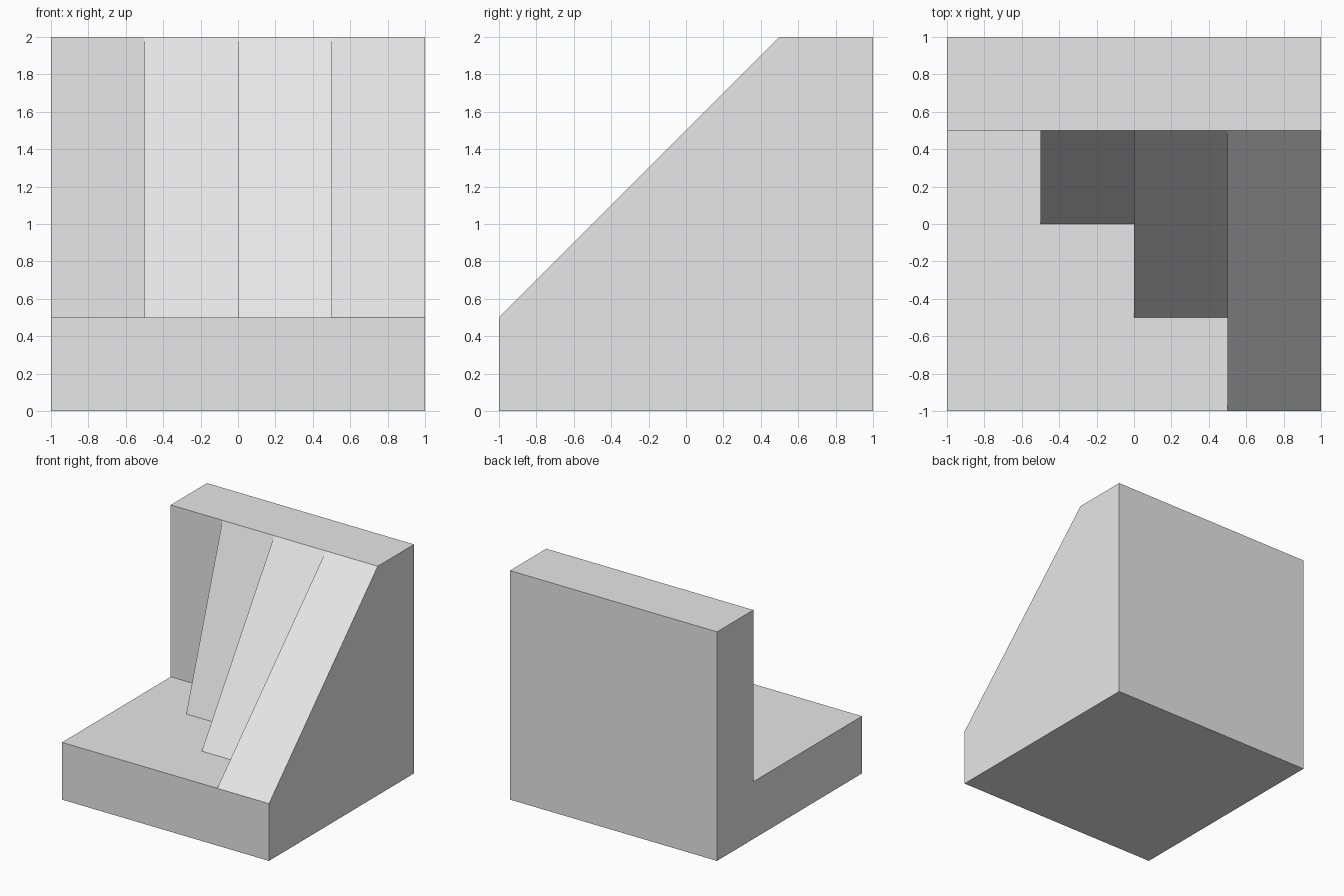
import bpy
import bmesh

cube = bpy.data.objects.get("Cube")
if cube:
    bpy.data.objects.remove(cube, do_unlink=True)

# Main levels
BASE, TOP = 0.5, 2.0      # floor height and wall height
FRONT, WALL, BACK = -1.0, 0.5, 1.0
LEFT, RIGHT = -1.0, 1.0
edges_x = [-1.0, -0.5, 0.0, 0.5, 1.0]   # borders of the four strips
feet_y = [0.5, 0.0, -0.5, -1.0]         # where each strip meets the floor
strips = list(zip(edges_x, edges_x[1:], feet_y))

grey = bpy.data.materials.new("plain grey")
grey.use_nodes = True
colour = (0.8, 0.8, 0.8, 1.0)
grey.diffuse_color = colour
grey.node_tree.nodes["Principled BSDF"].inputs["Base Color"].default_value = colour

bm = bmesh.new()


def face(points):
    bm.faces.new([bm.verts.new(p) for p in points])


# Upright wall strip and the three ramps, each steeper than the next
for x0, x1, foot in strips:
    face([(x0, foot, BASE), (x1, foot, BASE), (x1, WALL, TOP), (x0, WALL, TOP)])

# Triangular cheeks between neighbouring strips
for (_, x, foot), (_, _, next_foot) in zip(strips, strips[1:]):
    face([(x, foot, BASE), (x, next_foot, BASE), (x, WALL, TOP)])

# Floor with a stepped outline
outline = [(LEFT, FRONT)]
for x0, x1, foot in reversed(strips[:-1]):
    outline += [(x1, foot - 0.5), (x1, foot)]
outline.append((LEFT, WALL))
face([(x, y, BASE) for x, y in outline])

# Wall top, front of the base, back and underside
face([(x, WALL, TOP) for x in edges_x] + [(RIGHT, BACK, TOP), (LEFT, BACK, TOP)])
face([(LEFT, FRONT, 0), (RIGHT, FRONT, 0), (RIGHT, FRONT, BASE),
      (edges_x[3], FRONT, BASE), (LEFT, FRONT, BASE)])
face([(RIGHT, BACK, 0), (LEFT, BACK, 0), (LEFT, BACK, TOP), (RIGHT, BACK, TOP)])
face([(LEFT, BACK, 0), (RIGHT, BACK, 0), (RIGHT, FRONT, 0), (LEFT, FRONT, 0)])

# End profiles: the first and last strip seen from the side
for x, foot in ((LEFT, feet_y[0]), (RIGHT, feet_y[-1])):
    profile = [(FRONT, 0), (BACK, 0), (BACK, TOP), (WALL, TOP), (foot, BASE)]
    if foot > FRONT:
        profile.append((FRONT, BASE))
    face([(x, y, z) for y, z in profile])

# Weld into one closed solid
bmesh.ops.remove_doubles(bm, verts=bm.verts, dist=0.0001)
bmesh.ops.recalc_face_normals(bm, faces=bm.faces)
mesh = bpy.data.meshes.new("stepped_ramp_block")
bm.to_mesh(mesh)
bm.free()
mesh.materials.append(grey)
block = bpy.data.objects.new("stepped_ramp_block", mesh)
bpy.context.collection.objects.link(block)
